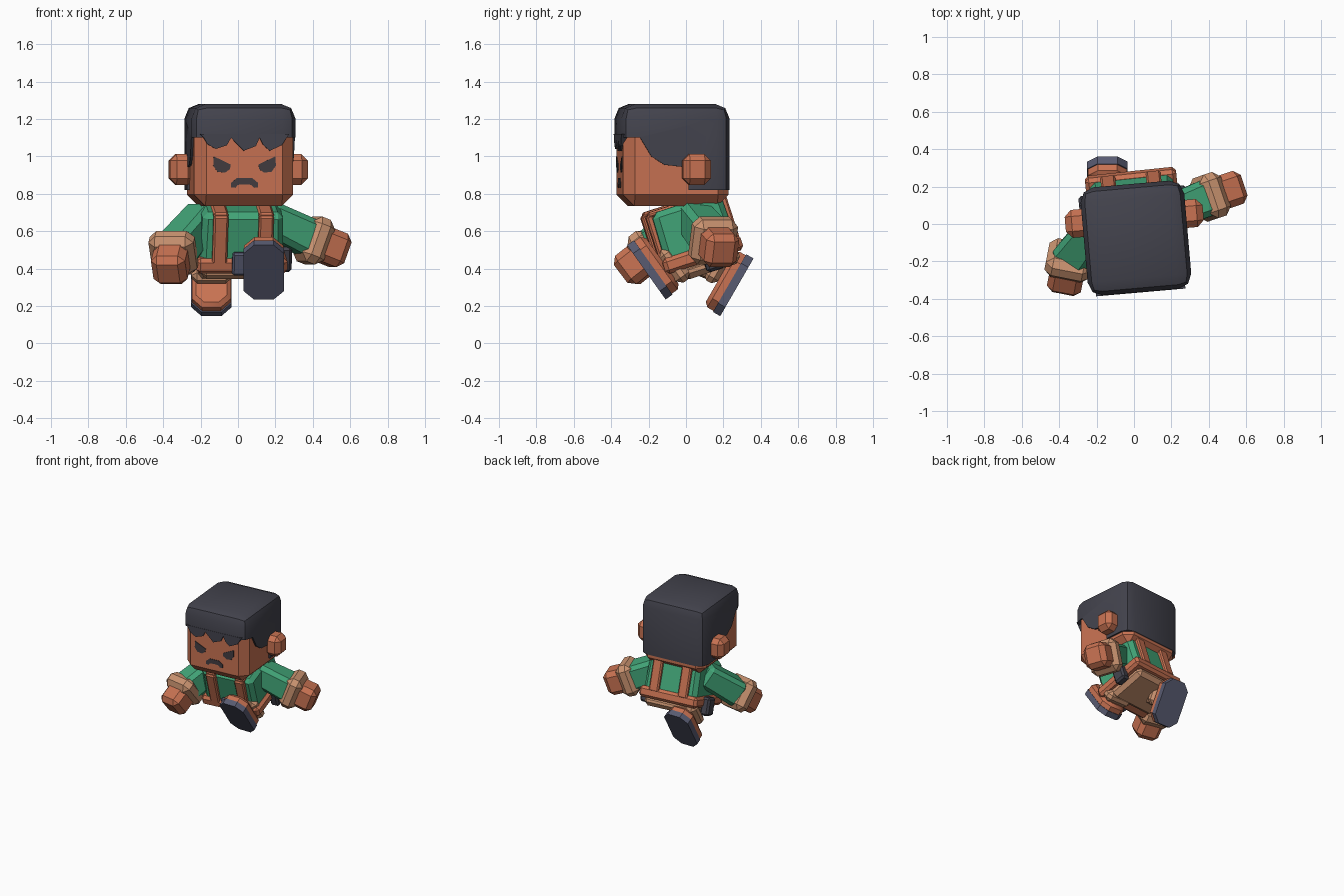
import bpy, bmesh, math
from mathutils import Matrix, Vector

if "Cube" in bpy.data.objects:
    bpy.data.objects.remove(bpy.data.objects["Cube"])


def material(name, rgb):
    m = bpy.data.materials.new(name)
    lin = [((c / 255 + 0.055) / 1.055) ** 2.4 for c in rgb]
    m.diffuse_color = (*lin, 1)
    m.use_nodes = True
    m.node_tree.nodes["Principled BSDF"].inputs["Base Color"].default_value = m.diffuse_color
    return m


SKIN = material("warm brown", (200, 114, 82))
HAIR = material("charcoal", (67, 67, 77))
GREEN = material("shirt green", (66, 165, 120))
TAN = material("tan", (203, 148, 113))
SOLE = material("slate", (88, 91, 113))
DARK = material("face dark", (66, 60, 64))


def finish(name, bm, frame, mat):
    bmesh.ops.recalc_face_normals(bm, faces=bm.faces)
    bm.transform(frame)
    me = bpy.data.meshes.new(name)
    bm.to_mesh(me)
    bm.free()
    me.materials.append(mat)
    ob = bpy.data.objects.new(name, me)
    bpy.context.collection.objects.link(ob)
    return ob


def bevel(bm, edges, width, seg=1):
    bmesh.ops.bevel(bm, geom=list(edges), offset=width, segments=seg,
                    affect='EDGES', profile=0.5, clamp_overlap=True)


def box(name, size, at, frame, mat, bev=0.0, taper=1.0):
    """Bevelled box; taper scales the top end."""
    bm = bmesh.new()
    bmesh.ops.create_cube(bm, size=1)
    for v in bm.verts:
        k = taper if v.co.z > 0 else 1
        v.co = Vector((v.co.x * size[0] * k, v.co.y * size[1] * k, v.co.z * size[2]))
        v.co += Vector(at)
    if bev:
        bevel(bm, bm.edges, bev)
    return finish(name, bm, frame, mat)


def prism(pts, depth):
    """Outline of 3D points extruded along a vector."""
    bm = bmesh.new()
    f = bm.faces.new([bm.verts.new(p) for p in pts])
    r = bmesh.ops.extrude_face_region(bm, geom=[f])
    bmesh.ops.translate(bm, vec=depth,
                        verts=[g for g in r['geom'] if isinstance(g, bmesh.types.BMVert)])
    if f.is_valid and len([x for x in bm.faces if set(x.verts) == set(f.verts)]) == 0:
        bm.faces.new(f.verts)
    return bm


def plate(name, pts, y, thick, frame, mat):
    return finish(name, prism([(x, y, z) for x, z in pts], (0, thick, 0)), frame, mat)


# ---- head, turned slightly
head = Matrix.Translation((0.01, -0.07, 0)) @ Matrix.Rotation(math.radians(5), 4, 'Z')
box("head", (0.53, 0.565, 0.44), (0, -0.003, 0.955), head, SKIN, 0.06)

# hair: side profile extruded across the head
side = [(-0.295, 1.28), (-0.295, 1.10), (-0.20, 1.10), (-0.14, 1.0), (-0.07, 0.955),
        (0.06, 0.94), (0.06, 0.82), (0.285, 0.82), (0.285, 1.28)]
bm = prism([(-0.278, y, z) for y, z in side], (0.556, 0, 0))
bm.normal_update()
bevel(bm, [e for e in bm.edges
           if any(v.co.z > 1.27 for v in e.verts)
           or (all(v.co.y > 0.28 for v in e.verts)
               and abs(e.verts[0].co.z - e.verts[1].co.z) > 0.1)], 0.075, 2)
finish("hair", bm, head, HAIR)
fringe = [(-0.24, 1.12), (-0.22, 1.10), (-0.20, 1.065), (-0.155, 1.04), (-0.095, 1.06),
          (-0.073, 1.10), (-0.05, 1.075), (-0.005, 1.03), (0.06, 1.055), (0.08, 1.10),
          (0.10, 1.06), (0.135, 1.03), (0.20, 1.06), (0.225, 1.10), (0.24, 1.12)]
plate("fringe", fringe, -0.297, 0.03, head, HAIR)

# face details
for s in (-1, 1):
    eye = [(0.165, 1.0), (0.075, 0.957), (0.078, 0.932), (0.105, 0.913),
           (0.145, 0.918), (0.168, 0.95)]
    plate("eye", [(s * x, z) for x, z in eye], -0.29, 0.008, head, DARK)
    mouth = [(0, 0.885), (0.04, 0.885), (0.073, 0.858), (0.072, 0.835),
             (0.05, 0.832), (0.035, 0.848), (0, 0.85)]
    plate("mouth", [(s * x, z) for x, z in mouth], -0.29, 0.008, head, DARK)
    box("ear", (0.13, 0.15, 0.165), (s * 0.305, 0.10, 0.93), head, SKIN, 0.035)

# ---- torso, leaning forward
torso = (Matrix.Translation((0.005, 0.03, 0.59)) @ Matrix.Rotation(math.radians(6), 4, 'Z')
         @ Matrix.Rotation(math.radians(18), 4, 'X'))
box("shirt", (0.45, 0.40, 0.30), (0, 0, 0.02), torso, GREEN, 0.03, 0.96)
box("belt", (0.49, 0.44, 0.085), (0, 0, -0.12), torso, SKIN, 0.02)
box("trouser_seat", (0.42, 0.32, 0.08), (0, 0.03, -0.185), torso, TAN, 0.03)
box("buckle", (0.14, 0.04, 0.125), (0.015, -0.222, -0.10), torso, SOLE, 0.01)
for s in (-1, 1):
    for y in (-0.203, 0.203):
        box("strap", (0.08, 0.04, 0.27), (s * 0.122, y, 0.03), torso, SKIN, 0.01)
    box("strap_top", (0.08, 0.42, 0.03), (s * 0.122, 0, 0.165), torso, SKIN, 0.01)
    box("belt_pouch", (0.07, 0.10, 0.14), (s * 0.255, 0.04, -0.15), torso, HAIR, 0.015)


# ---- arms: sleeve, rolled cuff and fist along an axis
def arm(shoulder, cuff_at, axis):
    axis = Vector(axis).normalized()
    c = Vector(cuff_at)
    rot = axis.to_track_quat('Z', 'Y').to_matrix().to_4x4()
    f = Matrix.Translation(c) @ rot
    box("cuff", (0.245, 0.255, 0.13), (0, 0, 0), f, TAN, 0.04)
    box("hand", (0.185, 0.19, 0.17), (0, 0, 0.10), f, SKIN, 0.035)
    d = c - Vector(shoulder)
    g = Matrix.Translation(shoulder) @ d.to_track_quat('Z', 'Y').to_matrix().to_4x4()
    box("sleeve", (0.18, 0.18, d.length + 0.06), (0, 0, d.length / 2 - 0.03), g, GREEN,
        0.03, 1.12)


arm((0.19, 0.06, 0.655), (0.405, 0.145, 0.55), (0.88, 0.30, -0.35))
arm((-0.20, -0.01, 0.655), (-0.345, -0.195, 0.485), (-0.15, -0.76, -0.60))


# ---- legs: sole, shoe, trouser cuff and thigh; local -y is the toe
def leg(x, y, z, angle, hip):
    f = Matrix.Translation((x, y, z)) @ Matrix.Rotation(math.radians(angle), 4, 'X')

    def outline(w, l, c):
        return [(-w, -l + c), (-w + c, -l), (w - c, -l), (w, -l + c),
                (w, l - c), (w - c, l), (-w + c, l), (-w, l - c)]

    for name, w, l, z0, h, m in (("sole", 0.108, 0.178, 0, 0.045, SOLE),
                                 ("shoe", 0.105, 0.172, 0.045, 0.06, SKIN)):
        bm = prism([(px, py, z0) for px, py in outline(w, l, 0.055)], (0, 0, h))
        if name == "shoe":
            bevel(bm, [e for e in bm.edges
                       if all(v.co.z > z0 + h - 0.001 for v in e.verts)], 0.022)
        finish(name, bm, f, m)
    box("trouser_cuff", (0.215, 0.21, 0.09), (0, 0.055, 0.145), f, TAN, 0.03)
    a = f @ Vector((0, 0.05, 0.14))
    d = Vector(hip) - a
    g = Matrix.Translation(a) @ d.to_track_quat('Z', 'Y').to_matrix().to_4x4()
    box("trouser_leg", (0.17, 0.17, d.length + 0.06), (0, 0, d.length / 2), g, TAN, 0.025)


leg(0.138, -0.212, 0.38, -54.6, (0.12, 0.07, 0.48))
leg(-0.142, 0.272, 0.30, 60, (-0.12, 0.06, 0.46))

for ob in bpy.data.objects:
    ob.select_set(ob.type == 'MESH')
    bpy.context.view_layer.objects.active = ob
bpy.ops.object.shade_smooth_by_angle(angle=math.radians(32))
